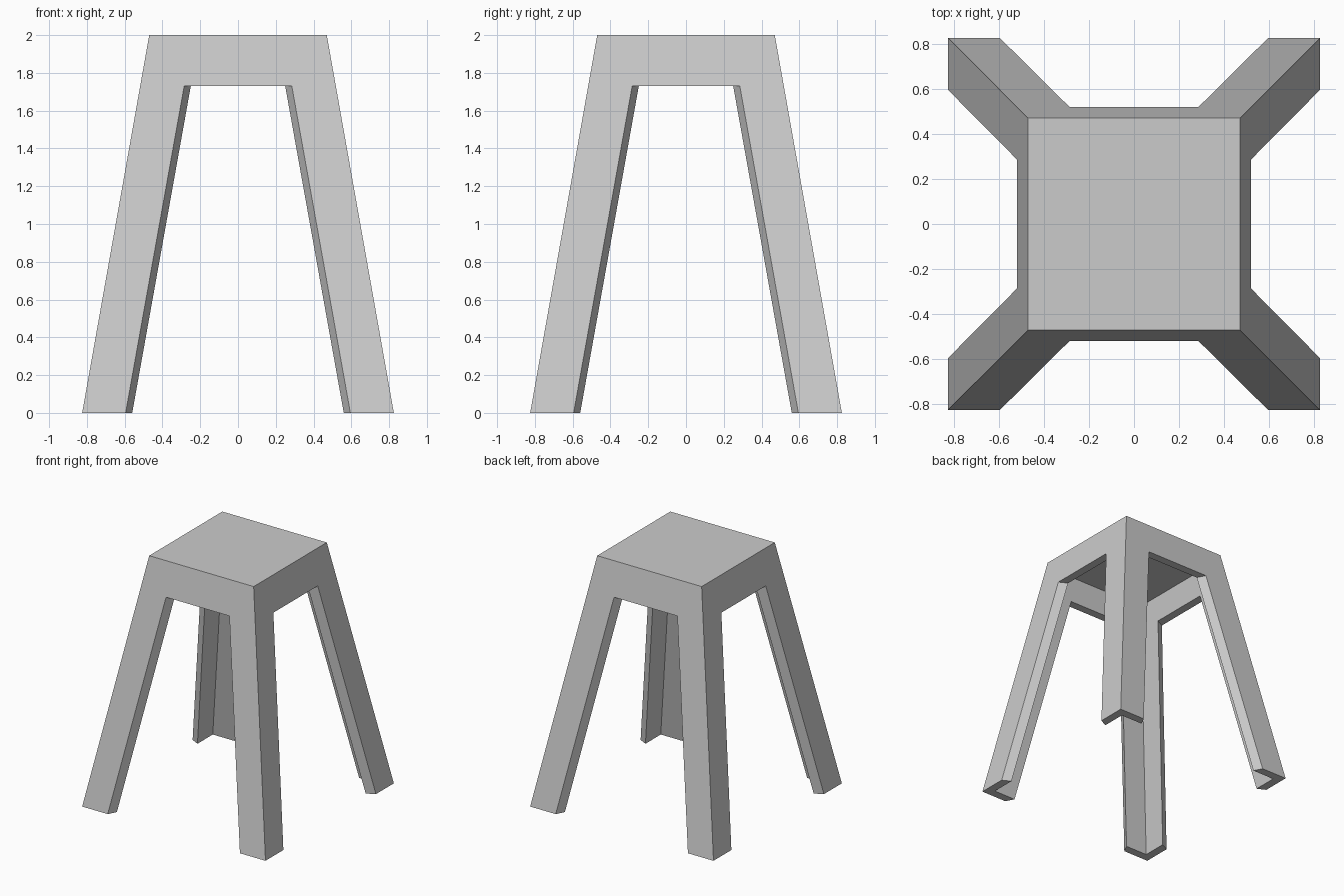
import bpy, bmesh
from mathutils import Matrix, Vector
from math import pi

if "Cube" in bpy.data.objects:
    bpy.data.objects.remove(bpy.data.objects["Cube"])

H, FOOT, SLOPE = 2.0, 0.825, 0.1775   # height, half width at floor, inward lean
T, CEIL, OPEN = 0.068, 1.92, 1.73     # wall thickness, underside of seat, opening height


def panel_points(inset, top, splay):
    """Inverted-U outline of the front panel, leaning with the stool side."""
    def half(z):
        return FOOT - SLOPE * z - inset
    left = [(-half(0), 0), (-0.595 + splay, 0), (-0.285 + splay, OPEN)]
    outline = left + [(-x, z) for x, z in reversed(left)]
    outline += [(half(top), top), (-half(top), top)]
    return [Vector((x, -half(z), z)) for x, z in outline]


bm = bmesh.new()
outer = panel_points(0, H, 0)
inner = panel_points(T, CEIL, 0.035)

# Four identical sides: outer skin, inner skin, and the rim around the opening
seat_top, seat_under = [], []
for k in range(4):
    rot = Matrix.Rotation(k * pi / 2, 3, 'Z')
    vo = [bm.verts.new(rot @ p) for p in outer]
    vi = [bm.verts.new(rot @ p) for p in inner]
    bm.faces.new(vo)
    bm.faces.new(vi[::-1])
    for i in range(5):
        bm.faces.new((vo[i + 1], vo[i], vi[i], vi[i + 1]))
    seat_top.append(vo[7])
    seat_under.append(vi[7])

# Seat plate and its underside
bm.faces.new(seat_top)
bm.faces.new(seat_under[::-1])

bmesh.ops.remove_doubles(bm, verts=bm.verts, dist=0.0005)
bmesh.ops.recalc_face_normals(bm, faces=bm.faces)
mesh = bpy.data.meshes.new("stool")
bm.to_mesh(mesh)
bm.free()
bpy.context.collection.objects.link(bpy.data.objects.new("stool", mesh))
